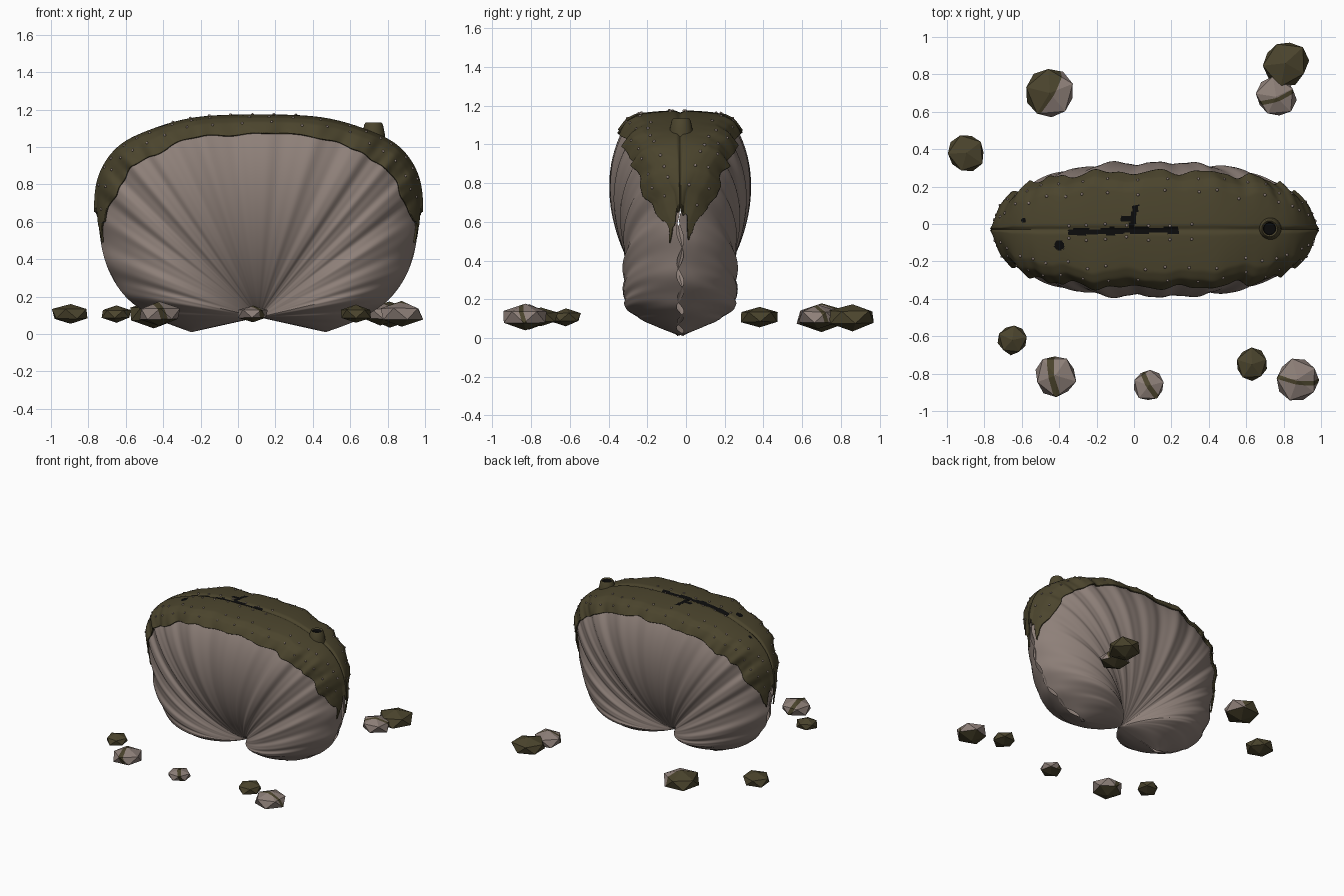
import bpy, bmesh, random
from math import sin, cos, pi, exp, radians
from mathutils import Vector, Matrix

random.seed(4)
cube = bpy.data.objects.get("Cube")
if cube:
    bpy.data.objects.remove(cube)


def material(name, rgb):
    m = bpy.data.materials.new(name)
    m.use_nodes = True
    m.diffuse_color = (*rgb, 1)
    m.node_tree.nodes["Principled BSDF"].inputs["Base Color"].default_value = (*rgb, 1)
    return m


GREY = material("shell grey", (0.27, 0.215, 0.19))
OLIVE = material("mantle olive", (0.07, 0.058, 0.026))
BLACK = material("opening black", (0.003, 0.003, 0.003))


def finish(name, bm, mats, smooth=True):
    bmesh.ops.remove_doubles(bm, verts=bm.verts, dist=0.0002)
    bmesh.ops.recalc_face_normals(bm, faces=bm.faces)
    me = bpy.data.meshes.new(name)
    bm.to_mesh(me)
    bm.free()
    ob = bpy.data.objects.new(name, me)
    bpy.context.collection.objects.link(ob)
    for m in mats:
        me.materials.append(m)
    if smooth:
        bpy.ops.object.select_all(action='DESELECT')
        ob.select_set(True)
        bpy.context.view_layer.objects.active = ob
        bpy.ops.object.shade_smooth_by_angle(angle=radians(50))
    return ob


def grid(f, nu, nv):
    bm = bmesh.new()
    rows = [[bm.verts.new(f(i / nu, j / nv)) for j in range(nv + 1)] for i in range(nu + 1)]
    for a, b in zip(rows, rows[1:]):
        for j in range(nv):
            bm.faces.new((a[j], a[j + 1], b[j + 1], b[j]))
    return bm


# Fan outline seen from the front, relative to the hinge
HINGE = Vector((0.11, -0.03, 0.09))
half_outline = [(0.36, -0.08), (0.56, 0.0), (0.72, 0.12), (0.82, 0.3), (0.855, 0.53),
                (0.835, 0.73), (0.74, 0.88), (0.58, 0.97), (0.33, 1.04), (0, 1.055)]
outline = [Vector((-x, z)) for x, z in half_outline]
outline += [Vector(p) for p in half_outline[-2::-1]]


def rim(t):
    n = len(outline) - 1
    i = min(int(t * n), n - 1)
    k = t * n - i
    a, b, c, d = (outline[max(0, min(n, i + o))] for o in (-1, 0, 1, 2))
    return 0.5 * (2 * b + (c - a) * k + (2 * a - 5 * b + 4 * c - d) * k ** 2
                  + (3 * b - a - 3 * c + d) * k ** 3)


def ease(x):
    x = max(0, min(1, x))
    return x * x * (3 - 2 * x)


def gape(t):
    return ease((rim(t).y - 0.43) / 0.5)


def half_depth(t, s):
    top = gape(t)
    arch = max(0, 4 * s * (1 - s))
    grow = min(1, min(t, 1 - t) / 0.13) ** 0.5
    lip = 0.22 * top * (1 - 0.6 * abs(rim(t).x / 0.86) ** 3)
    ribs = 0.012 * cos(36 * pi * t) + 0.006 * sin(23 * pi * t + 1) + 0.003 * cos(90 * pi * t)
    return (lip * s + (0.29 - 0.06 * top) * grow * arch ** 0.75
            + ribs * s * grow * min(1, top + arch))


# Two ribbed valves meeting in a wavy seam
def valve(side):
    def f(u, v):
        p = rim(u) * v
        seam = 0.018 * sin(110 * u + side) * v ** 10 * (1 - gape(u))
        return HINGE + Vector((p.x, side * half_depth(u, v) + seam, p.y))
    return f


for name, side in (("front_valve", -1), ("back_valve", 1)):
    finish(name, grid(valve(side), 260, 32), [GREY])


# Mantle: spans the gape, then laps down over both valves with a ragged hem
def mantle_point(u, v):
    v = 2 * v - 1
    a, side = abs(v), (1 if v > 0 else -1)
    start = 0.232 - 0.036 * exp(-((a - 0.78) / 0.16) ** 2) + 0.005 * sin(33 * v)
    t = start + (1 - 2 * start) * u
    top = gape(t)
    if a < 0.55:
        k = a / 0.55
        s = 1.016 - 0.016 * k * k - 0.010 * exp(-(k / 0.07) ** 2)
        y = max(half_depth(t, 1), 0.02) * k
    else:
        k = (a - 0.55) / 0.45
        lap = 0.03 + 0.07 * ease((rim(t).y - 0.45) / 0.3) - 0.02 * ease((rim(t).y - 0.95) / 0.1)
        lap += 0.005 * sin(70 * t) + 0.003 * sin(151 * t + side)
        s = 1 - lap * k
        y = max(half_depth(t, s), 0.02) + 0.016 * ease(k * 3) + 0.006 * top * sin(190 * t) * k ** 3
    p = rim(t) * s * 1.012
    return HINGE + Vector((p.x, side * y, p.y))


def is_opening(c):
    if c.z < 0.95:
        return False
    x, y = c.x, c.y
    slit = abs(y + 0.036 - 0.02 * x) < 0.016 + 0.005 * sin(38 * x) and -0.35 < x < 0.24
    branch = abs(x - 0.2 * (y - 0.05)) < 0.016 and -0.04 < y < 0.1
    spur = abs(y - 0.03) < 0.016 and -0.07 < x < 0.01
    spots = any((x - a) ** 2 + (y - b) ** 2 < r * r
                for a, b, r in ((-0.4, -0.115, 0.027), (-0.59, 0.02, 0.012)))
    return slit or branch or spur or spots


bm = grid(mantle_point, 340, 100)
for f in bm.faces:
    f.material_index = int(is_opening(f.calc_center_median()))
mantle = finish("mantle", bm, [OLIVE, BLACK])
mod = mantle.modifiers.new("thickness", 'SOLIDIFY')
mod.thickness = 0.01

# Little pale warts along the mantle edges and beside the slit
bm = bmesh.new()


def wart(u, v, r):
    bmesh.ops.create_icosphere(bm, subdivisions=2, radius=r,
                               matrix=Matrix.Translation(mantle_point(u, v)))


for i in range(20):
    for v in (0.25, 0.75):
        wart(0.07 + 0.045 * i + random.uniform(-0.01, 0.01), v + random.uniform(-0.02, 0.02), 0.008)
    for v in (0.14, 0.86):
        wart(0.07 + 0.045 * i, v + random.uniform(-0.03, 0.03), 0.007)
for i in range(7):
    for v in (0.44, 0.53):
        wart(0.35 + 0.035 * i, v + random.uniform(-0.01, 0.01), 0.008)
finish("mantle_warts", bm, [GREY])

# Siphon: a short open cone with a dark bore
profile = [(0.068, 1.0), (0.06, 1.07), (0.05, 1.12), (0.042, 1.132),
           (0.034, 1.125), (0.031, 1.1), (0, 1.1)]
AXIS = Vector((0.725, -0.025, 0))


def siphon_point(u, v):
    r, z = profile[round(v * (len(profile) - 1))]
    return AXIS + Vector((r * cos(2 * pi * u), r * sin(2 * pi * u), z))


bm = grid(siphon_point, 24, len(profile) - 1)
for f in bm.faces:
    f.material_index = int(all((v.co - AXIS).xy.length < 0.036 for v in f.verts))
finish("siphon", bm, [OLIVE, BLACK])


# Faceted pebbles; the mixed ones have olive undersides and an olive band
def pebble(name, x, y, r, band=None):
    bm = bmesh.new()
    bmesh.ops.create_icosphere(bm, subdivisions=1, radius=1)
    for v in bm.verts:
        v.co *= random.uniform(0.95, 1.1)
    bm.transform(Matrix.Rotation(random.uniform(0, pi), 4, 'Z'))
    if band:
        angle, low, high = band
        normal = Vector((cos(radians(angle)), sin(radians(angle)), 0.2)).normalized()
        for d in (low, high):
            bmesh.ops.bisect_plane(bm, geom=bm.verts[:] + bm.edges[:] + bm.faces[:],
                                   plane_co=normal * d, plane_no=normal)
        for f in bm.faces:
            c = f.calc_center_median()
            f.material_index = int(c.z > -0.45 and not low < c.dot(normal) < high)
    bm.transform(Matrix.Translation((x, y, 0.108)) @ Matrix.Diagonal((r, r, r * 0.52, 1)))
    finish(name, bm, [OLIVE, GREY], smooth=False)


pebbles = [(-0.895, 0.38, 0.105), (-0.45, 0.7, 0.138, (150, 0, 2)), (0.81, 0.86, 0.13),
           (0.76, 0.68, 0.115, (110, -0.05, 0.15)), (-0.65, -0.62, 0.085),
           (-0.42, -0.81, 0.12, (10, -0.15, 0.15)), (0.08, -0.865, 0.088, (30, 0, 0.3)),
           (0.63, -0.75, 0.093), (0.875, -0.83, 0.125, (80, -0.05, 0.13))]
for i, p in enumerate(pebbles):
    pebble(f"pebble_{i + 1}", *p)
